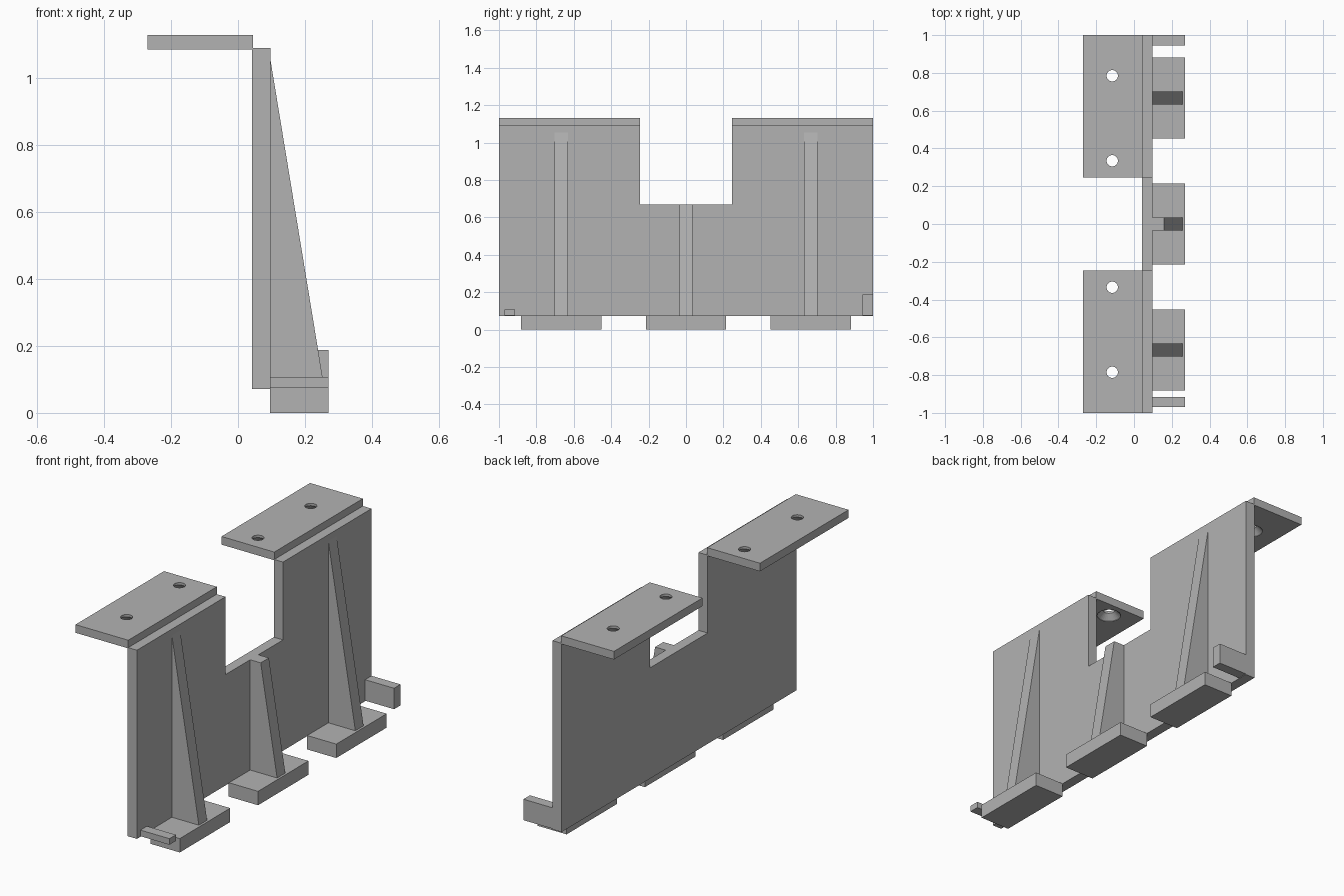
import bpy
import bmesh
from math import tau
from mathutils import Matrix, Vector

if "Cube" in bpy.data.objects:
    bpy.data.objects.remove(bpy.data.objects["Cube"])

grey = bpy.data.materials.new("plain_grey")
grey.use_nodes = True
grey.diffuse_color = (0.45, 0.45, 0.45, 1)
grey.node_tree.nodes["Principled BSDF"].inputs["Base Color"].default_value = grey.diffuse_color


def make_object(name, bm):
    bmesh.ops.recalc_face_normals(bm, faces=bm.faces)
    mesh = bpy.data.meshes.new(name)
    bm.to_mesh(mesh)
    bm.free()
    mesh.materials.append(grey)
    obj = bpy.data.objects.new(name, mesh)
    bpy.context.collection.objects.link(obj)
    return obj


def prism(name, outline, direction):
    """Extrude a closed outline along a direction."""
    bm = bmesh.new()
    face = bm.faces.new([bm.verts.new(p) for p in outline])
    extruded = bmesh.ops.extrude_face_region(bm, geom=[face])["geom"]
    moved = [v for v in extruded if isinstance(v, bmesh.types.BMVert)]
    bmesh.ops.translate(bm, verts=moved, vec=direction)
    return make_object(name, bm)


def box(name, x, y, z):
    outline = [(x[0], y[0], z[0]), (x[1], y[0], z[0]), (x[1], y[1], z[0]), (x[0], y[1], z[0])]
    return prism(name, outline, (0, 0, z[1] - z[0]))


def screw_cutter(x, y):
    """Straight hole with a countersink on the underside."""
    profile = [(0, 1.06), (0.06, 1.06), (0.06, 1.088), (0.03, 1.117), (0.03, 1.16), (0, 1.16)]
    bm = bmesh.new()
    verts = [bm.verts.new((x + r, y, z)) for r, z in profile]
    edges = [bm.edges.new(pair) for pair in zip(verts, verts[1:])]
    bmesh.ops.spin(bm, geom=verts + edges, cent=(x, y, 0), axis=(0, 0, 1),
                   angle=tau, steps=32, use_duplicate=False)
    bmesh.ops.remove_doubles(bm, verts=bm.verts, dist=0.0005)
    cutter = make_object("screw_cutter", bm)
    cutter.hide_render = True
    return cutter


PLATE_BACK, PLATE_FACE, BASE = 0.042, 0.097, 0.072
PLATE_TOP, NOTCH_Z, NOTCH_Y = 1.09, 0.67, 0.245
FOOT_X = (0.095, 0.27)

# Upright plate with a central notch
half = [(NOTCH_Y, NOTCH_Z), (NOTCH_Y, PLATE_TOP), (1, PLATE_TOP), (1, BASE)]
outline = half + [(-y, z) for y, z in reversed(half)]
prism("back_plate", [(PLATE_BACK, y, z) for y, z in outline], (PLATE_FACE - PLATE_BACK, 0, 0))

# Top mounting flanges with countersunk screw holes
for side, name in ((1, "back_flange"), (-1, "front_flange")):
    flange = box(name, (-0.27, 0.045), sorted((side * NOTCH_Y, side)), (1.086, 1.13))
    for y in (0.335, 0.785):
        cutter = screw_cutter(-0.115, side * y)
        mod = flange.modifiers.new("screw_hole", "BOOLEAN")
        mod.operation = "DIFFERENCE"
        mod.solver = "EXACT"
        mod.object = cutter
        bpy.context.view_layer.objects.active = flange
        bpy.ops.object.modifier_apply(modifier=mod.name)
        bpy.data.objects.remove(cutter)

# Feet and tapered ribs; the middle rib is cut off level with the notch
tall_rib = [(PLATE_FACE, 1.055), (0.258, 0.074), (PLATE_FACE, 0.074)]
short_rib = [(PLATE_FACE, NOTCH_Z), (0.16, NOTCH_Z), (0.258, 0.074), (PLATE_FACE, 0.074)]
for name, y, rib in (("front", -0.667, tall_rib), ("middle", 0, short_rib), ("back", 0.667, tall_rib)):
    box(name + "_foot", FOOT_X, (y - 0.215, y + 0.215), (0, 0.075))
    prism(name + "_rib", [(x, y - 0.035, z) for x, z in rib], (0, 0.07, 0))

# End tabs
box("front_tab", FOOT_X, (-0.97, -0.915), (0.075, 0.108))
box("back_tab", FOOT_X, (0.945, 1), (0.075, 0.188))
